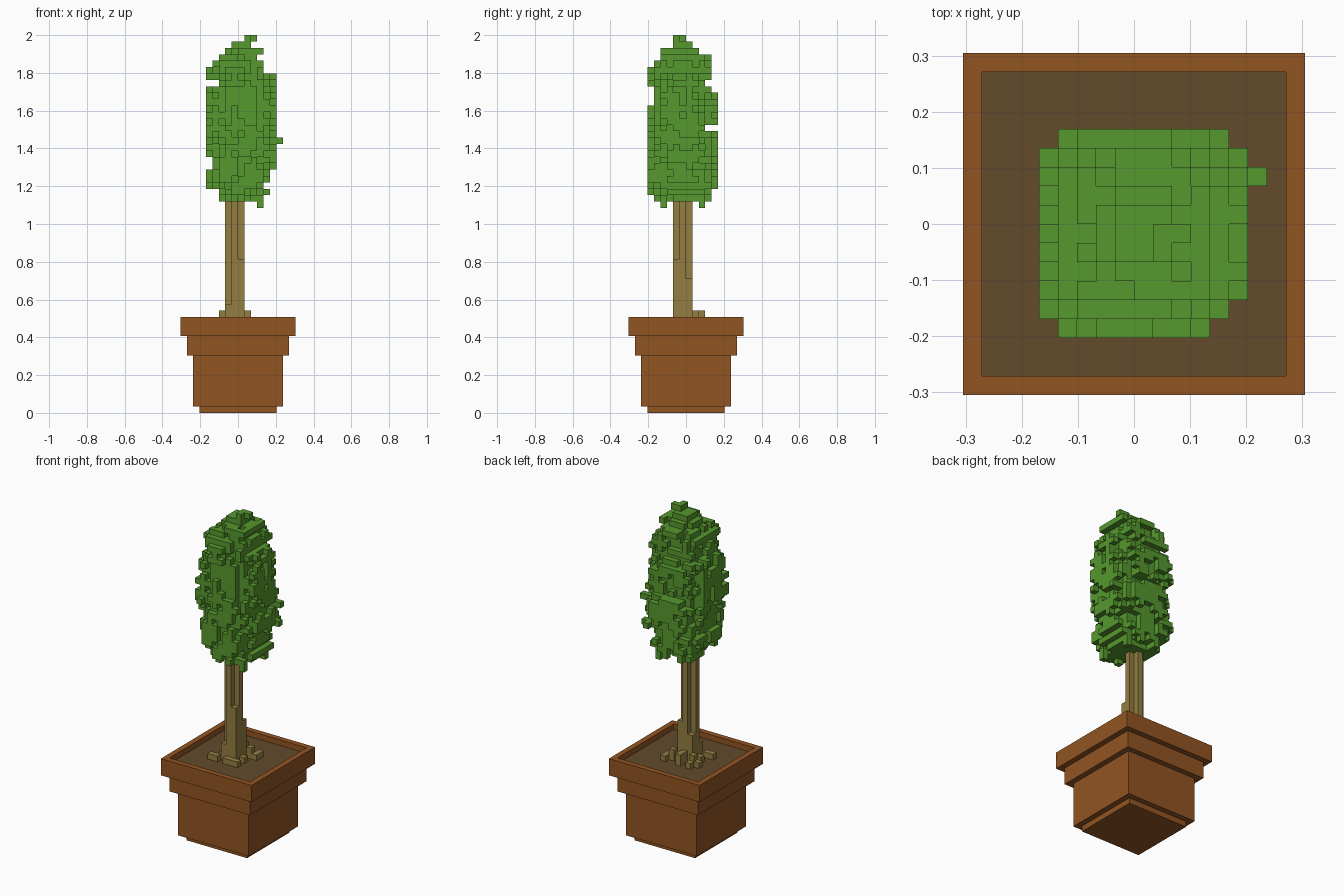
import bpy, bmesh, math, random
from mathutils import Vector

if "Cube" in bpy.data.objects:
    bpy.data.objects.remove(bpy.data.objects["Cube"])

random.seed(7)
V = 2 / 59  # size of one block


def material(name, rgb):
    m = bpy.data.materials.new(name)
    m.diffuse_color = (*rgb, 1)
    m.use_nodes = True
    m.node_tree.nodes["Principled BSDF"].inputs["Base Color"].default_value = m.diffuse_color
    return m


TERRACOTTA = material("terracotta", (0.287, 0.089, 0.016))
SOIL = material("soil brown", (0.122, 0.069, 0.025))
BARK = material("bark", (0.296, 0.209, 0.051))
LEAF = material("leaf green", (0.093, 0.314, 0.027))


def finish(bm, name, mat):
    me = bpy.data.meshes.new(name)
    bm.to_mesh(me)
    bm.free()
    me.materials.append(mat)
    ob = bpy.data.objects.new(name, me)
    bpy.context.collection.objects.link(ob)
    return ob


def square_lathe(name, profile, mat, cap_start=True):
    """Sweep (half width, height) points, in blocks, around a square."""
    bm = bmesh.new()
    rings = [[bm.verts.new((sx * h * V, sy * h * V, z * V))
              for sx, sy in ((-1, -1), (1, -1), (1, 1), (-1, 1))]
             for h, z in profile]
    for a, b in zip(rings, rings[1:]):
        for i in range(4):
            j = (i + 1) % 4
            bm.faces.new((a[i], a[j], b[j], b[i]))
    if cap_start:
        bm.faces.new(rings[0][::-1])
    return finish(bm, name, mat)


def block_mesh(name, cells, mat):
    """Outer skin of a set of unit blocks."""
    bm = bmesh.new()
    for c in sorted(cells):
        for axis in range(3):
            for s in (0, 1):
                n = list(c)
                n[axis] += 2 * s - 1
                if tuple(n) in cells:
                    continue
                u, w = (axis + 1) % 3, (axis + 2) % 3
                quad = []
                for du, dw in ((0, 0), (1, 0), (1, 1), (0, 1)):
                    p = list(c)
                    p[axis] += s
                    p[u] += du
                    p[w] += dw
                    quad.append(bm.verts.new(Vector(p) * V))
                bm.faces.new(quad if s else quad[::-1])
    bmesh.ops.remove_doubles(bm, verts=bm.verts, dist=0.001)
    return finish(bm, name, mat)


# Pot: stepped square body with a recessed rim
square_lathe("pot", [(6, 0), (6, 1), (7, 1), (7, 9), (8, 9), (8, 12),
                     (9, 12), (9, 15), (8, 15), (8, 14)], TERRACOTTA)

# Soil
bm = bmesh.new()
bm.faces.new([bm.verts.new((x * 8 * V, y * 8 * V, 14 * V))
              for x, y in ((-1, -1), (1, -1), (1, 1), (-1, 1))])
finish(bm, "soil", SOIL)

# Trunk: cross-shaped column whose corners stop at different heights
tops = {(-2, -2): 17, (0, -2): 24, (0, 0): 21, (-2, 0): 19}
trunk = {(x, y, z) for x in (-2, -1, 0) for y in (-2, -1, 0)
         for z in range(14, tops.get((x, y), 35))}
# Roots: small blocks spreading over the soil
for x, y in ((-3, -1), (-1, -3), (1, -1), (-1, 1), (1, -3), (-3, -3), (-4, -3),
             (0, -3), (1, 1), (2, 1), (2, 2), (-3, 1), (-3, 2), (-4, 1), (-1, 2)):
    trunk.add((x, y, 14))
trunk |= {(1, 1, 15), (-3, 1, 15), (-1, 2, 15), (-1, 1, 15)}
block_mesh("trunk_and_roots", trunk, BARK)

# Crown outline: (lowest row, x min, x max, y min, y max) up to the next entry
OUTLINE = [(33, -3, 4, -5, 4), (34, -3, 5, -6, 4), (35, -5, 4, -6, 5),
           (36, -5, 6, -6, 5), (38, -4, 6, -6, 5), (40, -5, 6, -6, 5),
           (44, -5, 6, -6, 3), (45, -5, 6, -6, 5), (48, -5, 6, -5, 5),
           (50, -5, 6, -5, 4), (51, -3, 6, -6, 3), (52, -5, 6, -6, 4),
           (53, -5, 4, -6, 4), (54, -4, 4, -5, 4), (55, -3, 3, -4, 4),
           (56, -2, 4, -4, 2), (57, -1, 3, -2, 1), (58, 1, 3, -2, 0)]
# Crown core radius by row
CORE = [(33, 3.0), (36, 4.3), (39, 4.7), (47, 4.7), (51, 4.3), (54, 3.5),
        (56, 2.5), (58, 1.2)]


def core_radius(z):
    for (z0, r0), (z1, r1) in zip(CORE, CORE[1:]):
        if z <= z1:
            return r0 + (r1 - r0) * (z - z0) / (z1 - z0)
    return CORE[-1][1]


def inside(x, y, z):
    if not 33 <= z <= 58:
        return False
    _, x0, x1, y0, y1 = [o for o in OUTLINE if o[0] <= z][-1]
    return x0 <= x < x1 and y0 <= y < y1


def offset(x, y):
    return math.hypot(x + 0.5 - 0.5, y + 0.5 + 0.5)


# Crown: rounded core with cross-shaped leaf tufts scattered over it
crown = {(x, y, z) for z in range(33, 59) for x in range(-5, 6) for y in range(-6, 5)
         if inside(x, y, z) and offset(x, y) < core_radius(z)}
for i in range(190):
    z = random.randint(33, 56)
    a = i * 2.39996 + random.uniform(-0.2, 0.2)
    r = core_radius(z) + random.uniform(0.2, 0.9)
    cx = math.floor(0.5 + r * math.cos(a))
    cy = math.floor(-0.5 + r * math.sin(a))
    for d in ((0, 0, 0), (1, 0, 0), (-1, 0, 0), (0, 1, 0), (0, -1, 0), (0, 0, 1), (0, 0, -1)):
        c = (cx + d[0], cy + d[1], z + d[2])
        if inside(*c) and (d == (0, 0, 0) or random.random() < 0.75) and offset(*c[:2]) < 6.6:
            crown.add(c)
# Single stray leaves
crown |= {(6, 2, 42), (5, 2, 42), (1, -2, 58), (2, -1, 58), (3, -4, 32), (3, -4, 33), (3, 2, 32), (3, 2, 33)}
block_mesh("crown", crown, LEAF)
